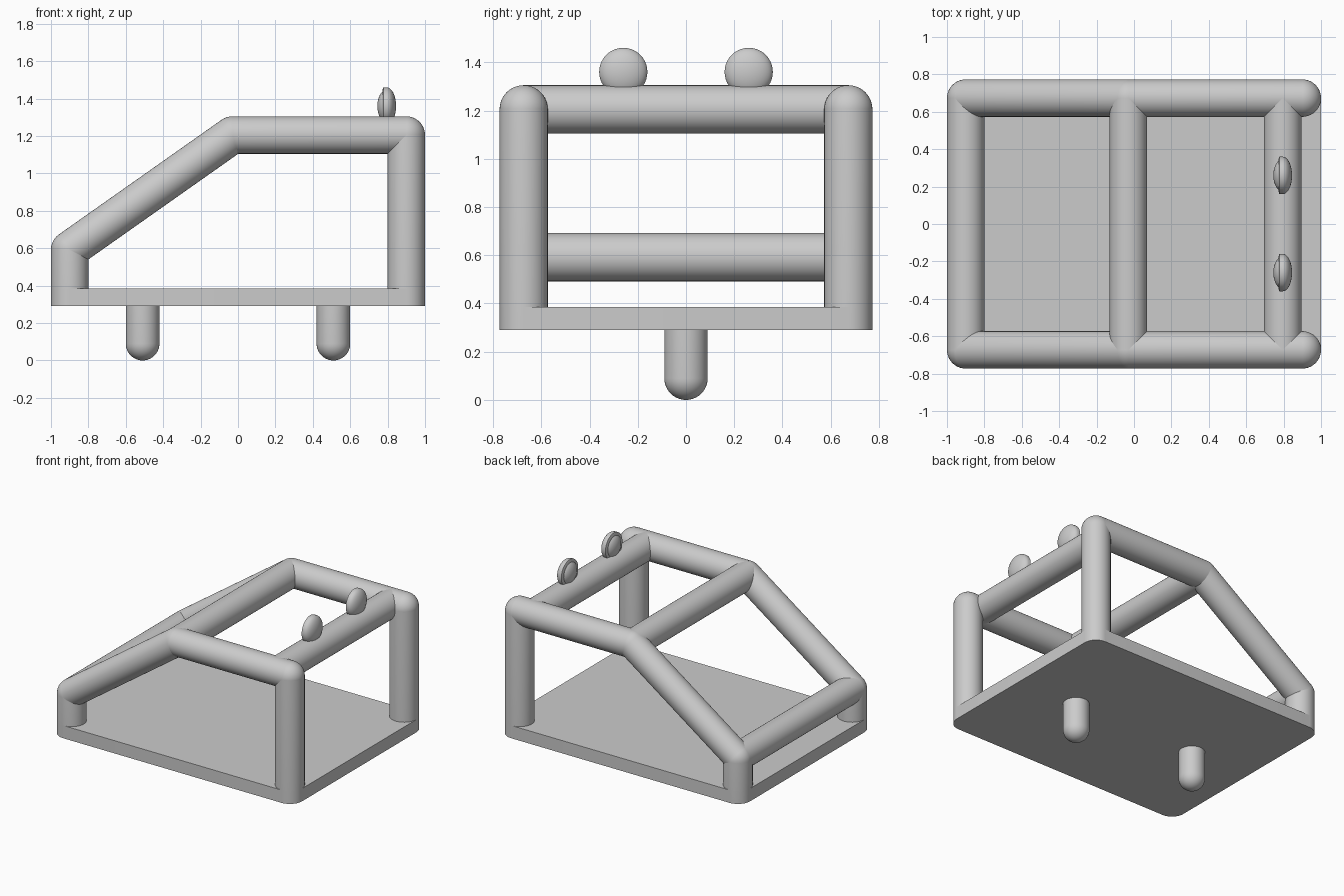
import bpy, bmesh, math
from mathutils import Vector

cube = bpy.data.objects.get("Cube")
if cube:
    bpy.data.objects.remove(cube, do_unlink=True)

grey = bpy.data.materials.new("plain_grey")
grey.use_nodes = True
colour = (0.6, 0.6, 0.6, 1)
grey.diffuse_color = colour
grey.node_tree.nodes["Principled BSDF"].inputs["Base Color"].default_value = colour

R = 0.1                       # tube radius
X, Y = 0.9, 0.673             # tube centre lines
BASE, DECK = 0.29, 0.385      # plate underside and top
LOW, HIGH, BEND = 0.592, 1.205, -0.03


def finish(name, bm):
    bmesh.ops.recalc_face_normals(bm, faces=bm.faces)
    mesh = bpy.data.meshes.new(name)
    bm.to_mesh(mesh)
    bm.free()
    mesh.materials.append(grey)
    obj = bpy.data.objects.new(name, mesh)
    bpy.context.collection.objects.link(obj)
    bpy.ops.object.select_all(action='DESELECT')
    obj.select_set(True)
    bpy.context.view_layer.objects.active = obj
    bpy.ops.object.shade_smooth_by_angle(angle=math.radians(35))
    return obj


def lathe(name, profile, origin, axis, steps=40):
    """Revolve (radius, height) points around an axis through origin."""
    bm = bmesh.new()
    verts = [bm.verts.new((r, 0, h)) for r, h in profile]
    edges = [bm.edges.new(pair) for pair in zip(verts, verts[1:])]
    bmesh.ops.spin(bm, geom=verts + edges, cent=(0, 0, 0), axis=(0, 0, 1),
                   angle=math.tau, steps=steps)
    bmesh.ops.remove_doubles(bm, verts=bm.verts, dist=1e-5)
    obj = finish(name, bm)
    obj.rotation_mode = 'QUATERNION'
    obj.rotation_quaternion = Vector(axis).to_track_quat('Z', 'Y')
    obj.location = origin
    return obj


def dome(r, depth, base, n=10):
    """Quarter ellipse from the rim to the pole."""
    return [(r * math.cos(i * math.pi / 2 / n), base + depth * math.sin(i * math.pi / 2 / n))
            for i in range(n + 1)]


def tube(name, start, end, r=R, round_start=False):
    """Tube with a domed end, and a flat or domed start."""
    start, end = Vector(start), Vector(end)
    first = dome(r, -r, 0)[::-1] if round_start else [(0, 0), (r, 0)]
    return lathe(name, first + dome(r, r, (end - start).length), start, end - start)


# Floor plate with rounded corners
bm = bmesh.new()
ring = []
for k, (sx, sy) in enumerate([(1, 1), (-1, 1), (-1, -1), (1, -1)]):
    for i in range(11):
        a = (k + i / 10) * math.pi / 2
        ring.append(bm.verts.new((sx * X + R * math.cos(a), sy * Y + R * math.sin(a), BASE)))
floor = bm.faces.new(ring)
top = bmesh.ops.extrude_face_region(bm, geom=[floor])["geom"]
bmesh.ops.translate(bm, verts=[g for g in top if isinstance(g, bmesh.types.BMVert)],
                    vec=(0, 0, DECK - BASE))
finish("floor_plate", bm)

# Side frames
for side, y in (("left", Y), ("right", -Y)):
    tube(f"short_post_{side}", (-X, y, BASE + 0.01), (-X, y, LOW))
    tube(f"tall_post_{side}", (X, y, BASE + 0.01), (X, y, HIGH))
    tube(f"sloping_rail_{side}", (-X, y, LOW), (BEND, y, HIGH))
    tube(f"roof_rail_{side}", (BEND, y, HIGH), (X, y, HIGH))

# Cross bars
for name, x, z in (("low_cross_bar", -X, LOW), ("middle_cross_bar", BEND, HIGH),
                   ("high_cross_bar", 0.795, HIGH)):
    lathe(name, [(0, -Y), (R, -Y), (R, Y), (0, Y)], (x, 0, z), (0, 1, 0))

# Pegs under the floor
for name, x in (("peg_a", -0.51), ("peg_b", 0.51)):
    tube(name, (x, 0, BASE + 0.02), (x, 0, 0.09), r=0.09)

# Lamps: domed lenses with a stepped rim on one face
lamp = dome(0.087, -0.05, 0)[::-1] + [(0.087, -0.022), (R, -0.018)] + dome(R, 0.05, 0)
lamp = [(r, h) for i, (r, h) in enumerate(lamp) if not (i < 11 and h > -0.022)]
for name, y in (("lamp_left", 0.26), ("lamp_right", -0.26)):
    lathe(name, lamp, (0.795, y, 1.36), (1, 0, 0))
